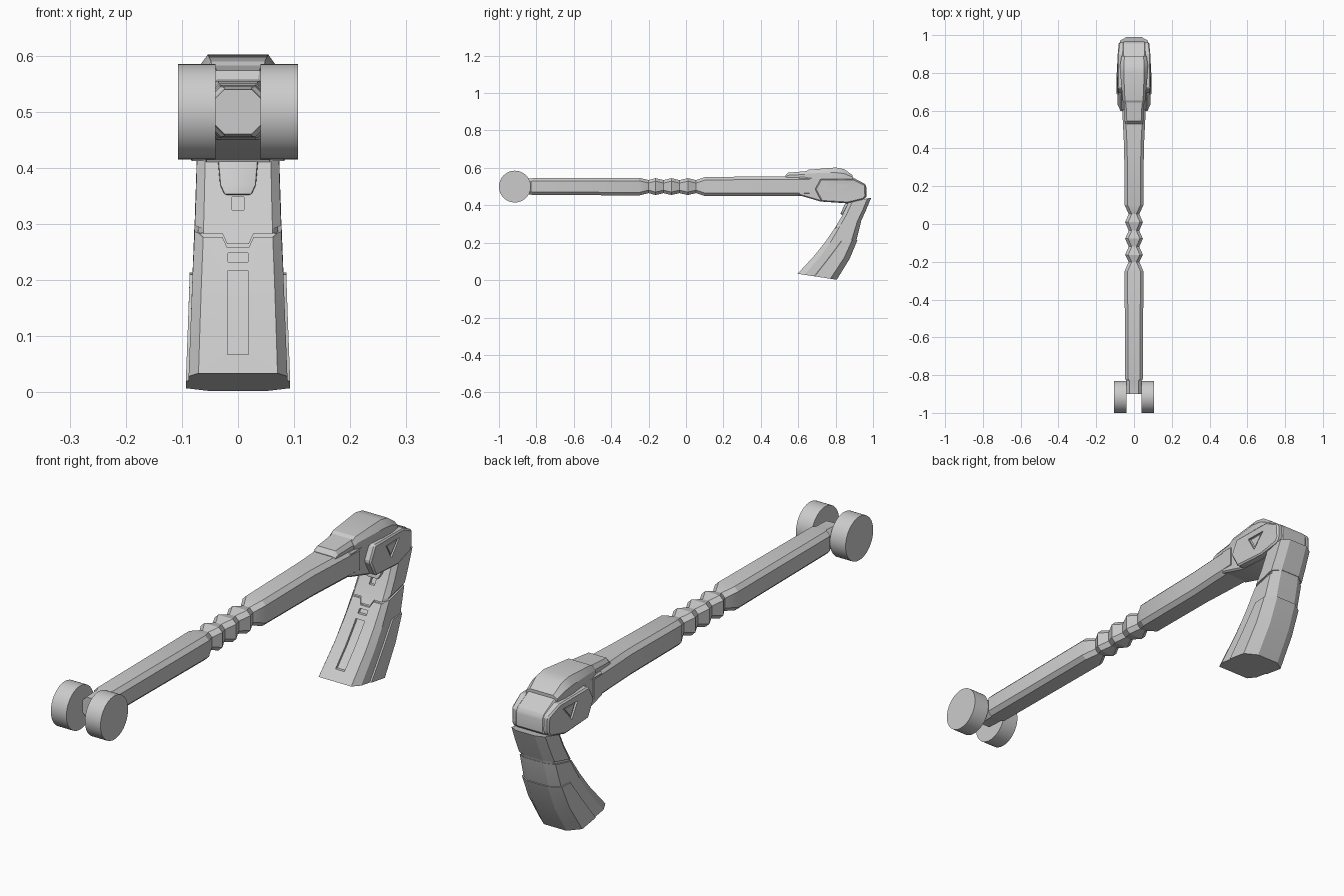
import bpy, bmesh, math
from mathutils import Vector

if "Cube" in bpy.data.objects:
    bpy.data.objects.remove(bpy.data.objects["Cube"])

grey = bpy.data.materials.new("plain grey")
grey.use_nodes = True
tone = (0.6, 0.6, 0.6, 1)
grey.diffuse_color = tone
grey.node_tree.nodes["Principled BSDF"].inputs["Base Color"].default_value = tone


def loft(name, rings):
    """Skin a row of equal-sized point rings and cap both ends."""
    bm = bmesh.new()
    rows = [[bm.verts.new(p) for p in ring] for ring in rings]
    for a, b in zip(rows, rows[1:]):
        for i in range(len(a)):
            j = (i + 1) % len(a)
            bm.faces.new((a[i], a[j], b[j], b[i]))
    bm.faces.new(rows[0])
    bm.faces.new(rows[-1])
    bmesh.ops.recalc_face_normals(bm, faces=bm.faces)
    mesh = bpy.data.meshes.new(name)
    bm.to_mesh(mesh)
    bm.free()
    mesh.materials.append(grey)
    obj = bpy.data.objects.new(name, mesh)
    bpy.context.collection.objects.link(obj)
    return obj


def activate(obj):
    bpy.ops.object.select_all(action='DESELECT')
    obj.select_set(True)
    bpy.context.view_layer.objects.active = obj


def apply(obj, kind, **settings):
    mod = obj.modifiers.new(kind.title(), kind)
    for key, value in settings.items():
        setattr(mod, key, value)
    activate(obj)
    bpy.ops.object.modifier_apply(modifier=mod.name)


def cut(obj, cutter):
    apply(obj, 'BOOLEAN', object=cutter, operation='DIFFERENCE', solver='EXACT')
    bpy.data.objects.remove(cutter)


def prism(name, profile, x0, x1):
    return loft(name, [[(x, y, z) for y, z in profile] for x in (x0, x1)])


def octagon(y, w, lo, hi, c=0.016):
    half = [(w - c, lo), (w, lo + c), (w, hi - c), (w - c, hi)]
    return [(x, y, z) for x, z in half] + [(-x, y, z) for x, z in reversed(half)]


# Handle with a ribbed grip: y, half width, bottom, top
rows = [(-0.9, 0.04, 0.46, 0.54), (-0.83, 0.04, 0.457, 0.543), (-0.82, 0.047, 0.455, 0.545),
        (-0.25, 0.05, 0.453, 0.547), (-0.2, 0.028, 0.465, 0.535)]
for y in (-0.163, -0.078, 0.01):
    rows += [(y, 0.047, 0.455, 0.545), (y + 0.043, 0.028, 0.465, 0.535)]
rows += [(0.1, 0.05, 0.45, 0.55), (0.4, 0.052, 0.45, 0.555), (0.66, 0.065, 0.45, 0.555)]
loft("handle", [octagon(*r) for r in rows])

# Pair of round end discs
for side in (-1, 1):
    bpy.ops.mesh.primitive_cylinder_add(vertices=48, radius=0.085, depth=0.067,
                                        location=(side * 0.0735, -0.915, 0.5),
                                        rotation=(0, math.pi / 2, 0))
    bpy.context.object.name = "end_disc_left" if side > 0 else "end_disc_right"
    bpy.context.object.data.materials.append(grey)

# Head core, and the cap on top
core = prism("head_core", [(0.6, 0.455), (0.6, 0.55), (0.89, 0.55), (0.955, 0.515), (0.965, 0.5),
                           (0.965, 0.44), (0.87, 0.41), (0.72, 0.42)], -0.062, 0.062)
apply(core, 'BEVEL', width=0.006, segments=1)


def cap_ring(y, base, top, lo, hi):
    mid = lo + (hi - lo) * 0.6
    return [(-base, y, lo), (base, y, lo), (base, y, mid), (top, y, hi), (-top, y, hi), (-base, y, mid)]


loft("front_cap", [cap_ring(0.53, 0.047, 0.036, 0.54, 0.557), cap_ring(0.545, 0.049, 0.038, 0.54, 0.574),
                   cap_ring(0.66, 0.054, 0.043, 0.54, 0.584)])
loft("top_cap", [cap_ring(0.635, 0.056, 0.046, 0.54, 0.578), cap_ring(0.655, 0.06, 0.048, 0.54, 0.59),
                 cap_ring(0.8, 0.073, 0.054, 0.535, 0.602), cap_ring(0.845, 0.073, 0.054, 0.535, 0.593),
                 cap_ring(0.89, 0.066, 0.05, 0.535, 0.562)])

# Side plates with a framed triangle
outline = [(0.69, 0.485), (0.725, 0.42), (0.865, 0.412), (0.95, 0.432), (0.962, 0.45),
           (0.96, 0.51), (0.9, 0.54), (0.72, 0.542)]
triangle = [Vector((0.79, 0.512)), Vector((0.876, 0.512)), Vector((0.824, 0.452))]
centre = sum(triangle, Vector((0, 0))) / 3
inner = [centre + (p - centre) * 0.72 for p in triangle]
for side, word in ((1, "left"), (-1, "right")):
    plate = prism("side_plate_" + word, outline, side * 0.05, side * 0.088)
    for v in plate.data.vertices:
        if v.co.y > 0.93 and abs(v.co.x) > 0.06:
            v.co.x = side * 0.08
    apply(plate, 'BEVEL', width=0.006, segments=1)
    cut(plate, prism("cutter", triangle, side * 0.078, side * 0.12))
    prism("triangle_" + word, inner, side * 0.07, side * 0.0815)

# Blade stations: inner edge y, z, outer edge y, z, half width
stations = [(0.87, 0.42, 0.99, 0.44, 0.073), (0.835, 0.345, 0.963, 0.375, 0.075),
            (0.8, 0.285, 0.938, 0.32, 0.077), (0.745, 0.205, 0.912, 0.215, 0.081),
            (0.69, 0.135, 0.87, 0.115, 0.084), (0.597, 0.034, 0.8, 0.003, 0.088)]


def blend(a, b, t):
    return tuple(p + (q - p) * t for p, q in zip(a, b))


def section(station, inset=0.0):
    fy, fz, by, bz, w = station
    front, back = Vector((fy, fz)), Vector((by, bz))
    half = [(0.0, w * 0.8), (0.18, w - inset), (0.84, w - inset), (1.0 - inset * 2, w * 0.55)]
    pts = [(x, *front.lerp(back, t)) for t, x in half]
    return pts + [(-x, y, z) for x, y, z in reversed(pts)]


rings = []
for i, s in enumerate(stations):
    if i == 2:   # seam groove round the sides and back
        up, down = blend(s, stations[1], 0.1), blend(s, stations[3], 0.06)
        rings += [section(up), section(up, 0.006), section(down, 0.006), section(down)]
    else:
        rings.append(section(s))
blade = loft("blade", rings)


def front_y(z):
    for a, b in zip(stations, stations[1:]):
        if z >= b[1]:
            break
    return a[0] + (b[0] - a[0]) * (z - a[1]) / (b[1] - a[1])


def on_front(name, pairs, out, depth):
    """Strip of point pairs (x, z) laid over the inner face of the blade."""
    return loft(name, [[(a[0], front_y(a[1]) - out, a[1]), (b[0], front_y(b[1]) - out, b[1]),
                        (b[0], front_y(b[1]) + depth, b[1]), (a[0], front_y(a[1]) + depth, a[1])]
                       for a, b in pairs])


def slot(width, *heights):
    return on_front("cutter", [((-width, z), (width, z)) for z in heights], 0.03, 0.012)


# Seam with a central notch, and the slots below it
path = [(0.075, 0.292), (0.062, 0.283), (0.028, 0.283), (0.019, 0.264)]
path += [(-x, z) for x, z in reversed(path)]
cut(blade, on_front("cutter", [((x, z), (x, z - 0.006)) for x, z in path], 0.03, 0.008))
cut(blade, slot(0.018, 0.248, 0.232))
cut(blade, slot(0.019, 0.216, 0.205, 0.135, 0.067))
cut(blade, slot(0.011, 0.348, 0.325))

# Tongue joining blade and head
tongue = on_front("tongue", [((-0.036, 0.415), (0.036, 0.415)), ((-0.032, 0.37), (0.032, 0.37)),
                             ((-0.024, 0.352), (0.024, 0.352))], 0.014, 0.03)
apply(tongue, 'BEVEL', width=0.004, segments=2)

# Armour shell wrapping the outer half of the blade
def shell(station, start=0.42):
    fy, fz, by, bz, w = station
    front, back = Vector((fy, fz)), Vector((by, bz))
    half = [(start, w - 0.005), (start + 0.03, w + 0.005), (0.86, w + 0.005), (1.03, w * 0.55)]
    pts = [(x, *front.lerp(back, t)) for t, x in half]
    return pts + [(-x, y, z) for x, y, z in reversed(pts)]


loft("blade_armour", [shell(stations[3], 0.5)] + [shell(s) for s in stations[4:]])

# Crisp edges, smooth curves
for obj in bpy.context.scene.objects:
    if obj.type == 'MESH':
        activate(obj)
        bpy.ops.object.shade_smooth_by_angle(angle=math.radians(25))
